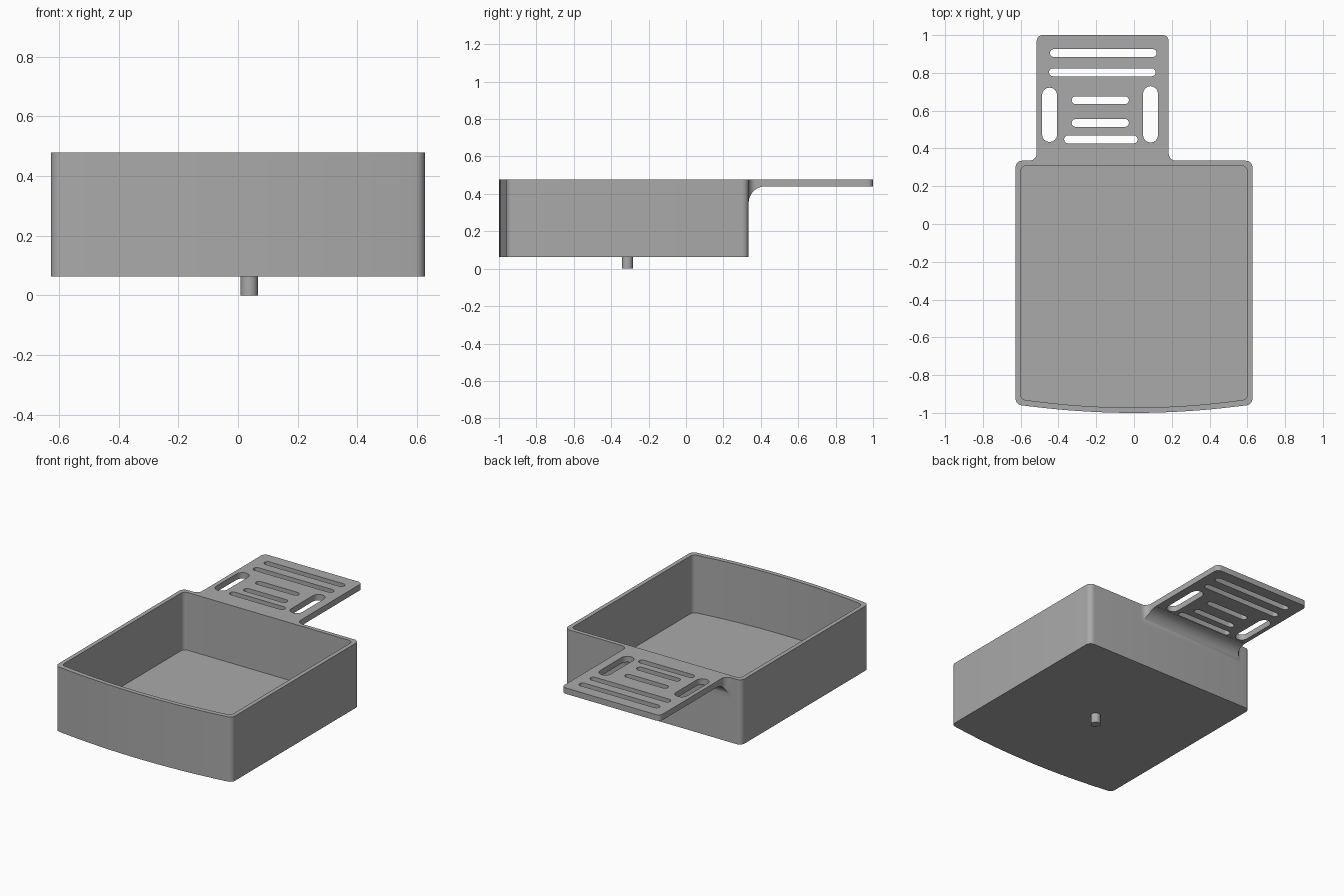
import bpy, bmesh
from math import pi, sin, cos, sqrt

cube = bpy.data.objects.get("Cube")
if cube:
    bpy.data.objects.remove(cube, do_unlink=True)

grey = bpy.data.materials.new("grey plastic")
grey.use_nodes = True
grey.diffuse_color = (0.4, 0.4, 0.4, 1)
grey.node_tree.nodes["Principled BSDF"].inputs["Base Color"].default_value = (0.4, 0.4, 0.4, 1)

BOTTOM, TOP = 0.063, 0.478
BACK = 0.335                    # outer face of the rear wall
LEFT, RIGHT = -0.515, 0.183     # shelf edges
FLARE = 0.04                    # rounding where the shelf meets the tray
SHELF_Z = 0.44                  # underside of the shelf


def finish(name, bm):
    bmesh.ops.remove_doubles(bm, verts=bm.verts, dist=0.0002)
    bmesh.ops.recalc_face_normals(bm, faces=bm.faces)
    mesh = bpy.data.meshes.new(name)
    bm.to_mesh(mesh)
    bm.free()
    mesh.materials.append(grey)
    obj = bpy.data.objects.new(name, mesh)
    bpy.context.collection.objects.link(obj)
    bpy.ops.object.select_all(action='DESELECT')
    obj.select_set(True)
    bpy.context.view_layer.objects.active = obj
    bpy.ops.object.shade_smooth_by_angle(angle=pi / 6)
    return obj


def arc(cx, cy, r, start, end, steps=8):
    angles = [start + (end - start) * i / steps for i in range(steps + 1)]
    return [(cx + r * cos(a), cy + r * sin(a)) for a in angles]


def loft(bm, rings, caps=True):
    """Join equal rings of points with quads and close both ends."""
    rows = [[bm.verts.new(p) for p in ring] for ring in rings]
    for a, b in zip(rows, rows[1:]):
        for i in range(len(a)):
            j = (i + 1) % len(a)
            bm.faces.new((a[i], a[j], b[j], b[i]))
    if caps:
        bm.faces.new(rows[0])
        bm.faces.new(rows[-1])


def tray_outline(half, back, front, r, bulge=0.04):
    """Rounded rectangle with a gently bowed front edge."""
    side = front + bulge
    pts = arc(half - r, back - r, r, 0, pi / 2)
    pts += arc(r - half, back - r, r, pi / 2, pi)
    pts += arc(r - half, side + r, r, pi, pi * 1.46)
    for i in range(1, 16):
        t = -1 + i / 8
        pts.append((t * (half - r), front + bulge * t * t))
    return pts + arc(half - r, side + r, r, pi * 1.54, pi * 2)


# Open tray: outer wall, rim, inner wall and floor
outer = tray_outline(0.627, BACK, -1.0, 0.035)
inner = tray_outline(0.6, 0.308, -0.972, 0.03)
bm = bmesh.new()
loft(bm, [[(x, y, z) for x, y in ring] for ring, z in
          ((outer, BOTTOM), (outer, TOP), (inner, TOP), (inner, 0.108))])
finish("tray", bm)

# Slotted rear shelf
outline = arc(RIGHT + FLARE, BACK + FLARE, FLARE, pi * 1.5, pi)
outline += arc(RIGHT - 0.03, 0.97, 0.03, 0, pi / 2)
outline += arc(LEFT + 0.03, 0.97, 0.03, pi / 2, pi)
outline += arc(LEFT - FLARE, BACK + FLARE, FLARE, 0, -pi / 2)


def slot(x0, x1, y0, y1):
    if x1 - x0 > y1 - y0:
        r, cy = (y1 - y0) / 2, (y0 + y1) / 2
        return arc(x1 - r, cy, r, -pi / 2, pi / 2) + arc(x0 + r, cy, r, pi / 2, pi * 1.5)
    r, cx = (x1 - x0) / 2, (x0 + x1) / 2
    return arc(cx, y1 - r, r, 0, pi) + arc(cx, y0 + r, r, pi, pi * 2)


slots = [slot(x0, x1, y - 0.021, y + 0.021) for x0, x1, y in (
    (-0.445, 0.12, 0.905), (-0.45, 0.115, 0.803), (-0.33, -0.027, 0.655),
    (-0.33, -0.027, 0.535), (-0.37, 0.02, 0.448))]
slots += [slot(-0.487, -0.407, 0.434, 0.722), slot(0.048, 0.127, 0.431, 0.73)]

curve = bpy.data.curves.new("shelf_profile", 'CURVE')
curve.dimensions = '2D'
curve.fill_mode = 'BOTH'
curve.extrude = (TOP - SHELF_Z) / 2
for pts in [outline] + slots:
    spline = curve.splines.new('POLY')
    spline.points.add(len(pts) - 1)
    for point, (x, y) in zip(spline.points, pts):
        point.co = (x, y, 0, 1)
    spline.use_cyclic_u = True
helper = bpy.data.objects.new("shelf_profile", curve)
bpy.context.collection.objects.link(helper)
bpy.context.view_layer.update()
filled = helper.evaluated_get(bpy.context.evaluated_depsgraph_get()).to_mesh()
bm = bmesh.new()
bm.from_mesh(filled)
bpy.data.objects.remove(helper, do_unlink=True)
bmesh.ops.translate(bm, verts=bm.verts, vec=(0, 0, (TOP + SHELF_Z) / 2))
finish("rear_shelf", bm)

# Curved support under the shelf, flaring into the rear wall
R = 0.088
rings = []
for i in range(13):
    a = pi / 2 * i / 12
    y, z = BACK + R * (1 - cos(a)), SHELF_Z - R * (1 - sin(a))
    d = max(FLARE - (y - BACK), 0)
    out = FLARE - sqrt(FLARE ** 2 - d ** 2)
    rings.append([(LEFT - out, y, z), (RIGHT + out, y, z),
                  (RIGHT + out, y, SHELF_Z), (LEFT - out, y, SHELF_Z)])
rings[-1] = [(x, y, SHELF_Z - 0.001 * (k < 2)) for k, (x, y, z) in enumerate(rings[-1])]
bm = bmesh.new()
loft(bm, rings)
finish("shelf_support", bm)

# Peg under the floor
ring = arc(0.038, -0.313, 0.029, 0, pi * 2 * 31 / 32, 31)
bm = bmesh.new()
loft(bm, [[(x, y, z) for x, y in ring] for z in (0, BOTTOM + 0.01)])
finish("bottom_peg", bm)
